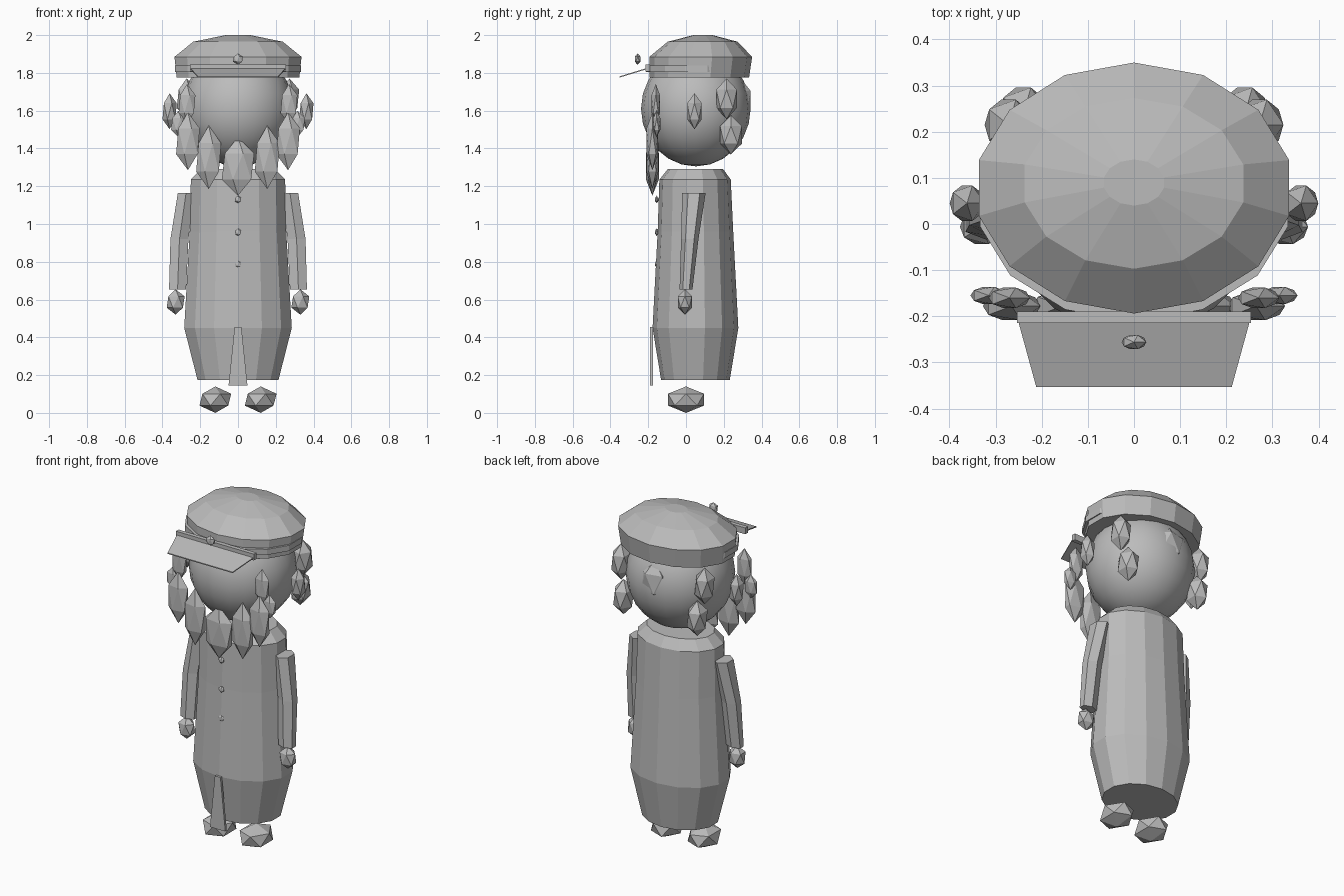
import bpy, bmesh, math

if "Cube" in bpy.data.objects:
    bpy.data.objects.remove(bpy.data.objects["Cube"])

mat = bpy.data.materials.new("plain_grey")
mat.diffuse_color = (0.5, 0.5, 0.5, 1)
mat.use_nodes = True
mat.node_tree.nodes["Principled BSDF"].inputs["Base Color"].default_value = mat.diffuse_color


def finish(name, bm):
    bmesh.ops.recalc_face_normals(bm, faces=bm.faces[:])
    me = bpy.data.meshes.new(name)
    bm.to_mesh(me)
    bm.free()
    me.materials.append(mat)
    ob = bpy.data.objects.new(name, me)
    bpy.context.collection.objects.link(ob)
    return ob


def loft(name, rings, sides=14, start=-math.pi / 2):
    """Closed faceted shape through elliptical rings (x, y, z, rx, ry)."""
    bm = bmesh.new()
    loops = []
    for x, y, z, rx, ry in rings:
        angles = [start + 2 * math.pi * i / sides for i in range(sides)]
        loops.append([bm.verts.new((x + rx * math.cos(a), y + ry * math.sin(a), z)) for a in angles])
    for a, b in zip(loops, loops[1:]):
        for i in range(sides):
            j = (i + 1) % sides
            bm.faces.new((a[i], a[j], b[j], b[i]))
    bm.faces.new(loops[0])
    bm.faces.new(loops[-1])
    return finish(name, bm)


def tuft(name, centre, size):
    """Stretched icosahedron."""
    bm = bmesh.new()
    bmesh.ops.create_icosphere(bm, subdivisions=1, radius=1)
    for v in bm.verts:
        v.co = [c + s * k for c, s, k in zip(centre, size, v.co)]
    return finish(name, bm)


def panel(name, top, bottom, depth):
    """Trapezoid plate between two edges (half width, y, z), offset by depth (y, z)."""
    bm = bmesh.new()
    outline = [(-top[0], *top[1:]), (top[0], *top[1:]), (bottom[0], *bottom[1:]), (-bottom[0], *bottom[1:])]
    front = [bm.verts.new(p) for p in outline]
    back = [bm.verts.new((x, y + depth[0], z + depth[1])) for x, y, z in outline]
    bm.faces.new(front)
    bm.faces.new(back)
    for i in range(4):
        j = (i + 1) % 4
        bm.faces.new((front[i], front[j], back[j], back[i]))
    return finish(name, bm)


# Coat
loft("coat", [(0, 0.05, 0.175, 0.22, 0.182), (0, 0.05, 0.45, 0.292, 0.227),
              (0, 0.05, 0.96, 0.262, 0.2), (0, 0.048, 1.235, 0.256, 0.189),
              (0, 0.05, 1.29, 0.2, 0.147)])
panel("coat_slit", (0.018, -0.19, 0.455), (0.05, -0.19, 0.145), (0.014, 0))
for i, z in enumerate((1.13, 0.957, 0.787)):
    tuft(f"button_{i}", (0, -0.155, z), (0.019, 0.01, 0.02))

# Head
bm = bmesh.new()
bmesh.ops.create_uvsphere(bm, u_segments=20, v_segments=12, radius=1)
for v in bm.verts:
    v.co = (v.co.x * 0.295, 0.052 + v.co.y * 0.29, 1.61 + v.co.z * 0.305)
for f in bm.faces:
    f.smooth = True
finish("head", bm)

# Cap with band, visor and badge
loft("cap", [(0, 0.07, 1.775, 0.333, 0.264), (0, 0.078, 1.885, 0.345, 0.272),
             (0, 0.088, 1.965, 0.243, 0.185), (0, 0.09, 2.0, 0.067, 0.05)])
loft("cap_band", [(0, 0.055, 1.805, 0.343, 0.267), (0, 0.055, 1.838, 0.343, 0.267)])
panel("visor_mount", (0.254, -0.215, 1.845), (0.254, -0.215, 1.808), (0.025, 0))
panel("visor", (0.254, -0.2, 1.828), (0.212, -0.353, 1.781), (0, -0.006))
tuft("badge", (0, -0.256, 1.873), (0.03, 0.018, 0.03))

# Beard and hair
tuft("beard_centre", (0, -0.178, 1.305), (0.096, 0.04, 0.155))
tuft("hair_back", (0, 0.29, 1.65), (0.097, 0.062, 0.12))
for side, s in (("left", -1), ("right", 1)):
    tuft(f"beard_inner_{side}", (s * 0.155, -0.178, 1.353), (0.074, 0.038, 0.168))
    tuft(f"beard_outer_{side}", (s * 0.265, -0.178, 1.438), (0.07, 0.036, 0.153))
    tuft(f"whisker_{side}", (s * 0.27, -0.16, 1.635), (0.05, 0.026, 0.107))
    tuft(f"sideburn_{side}", (s * 0.315, -0.155, 1.53), (0.044, 0.022, 0.07))
    tuft(f"hair_side_{side}", (s * 0.362, 0.045, 1.597), (0.042, 0.045, 0.095))
    tuft(f"hair_upper_{side}", (s * 0.272, 0.215, 1.663), (0.058, 0.064, 0.108))
    tuft(f"hair_lower_{side}", (s * 0.24, 0.238, 1.472), (0.06, 0.068, 0.104))

    # Arms, hands and feet
    loft(f"arm_{side}", [(s * 0.32, 0.0, 0.652, 0.052, 0.034), (s * 0.31, 0.02, 0.92, 0.055, 0.046),
                         (s * 0.275, 0.042, 1.165, 0.05, 0.062)], 6)
    tuft(f"hand_{side}", (s * 0.33, -0.006, 0.587), (0.053, 0.044, 0.067))
    tuft(f"foot_{side}", (s * 0.12, 0.0, 0.07), (0.094, 0.112, 0.07))
